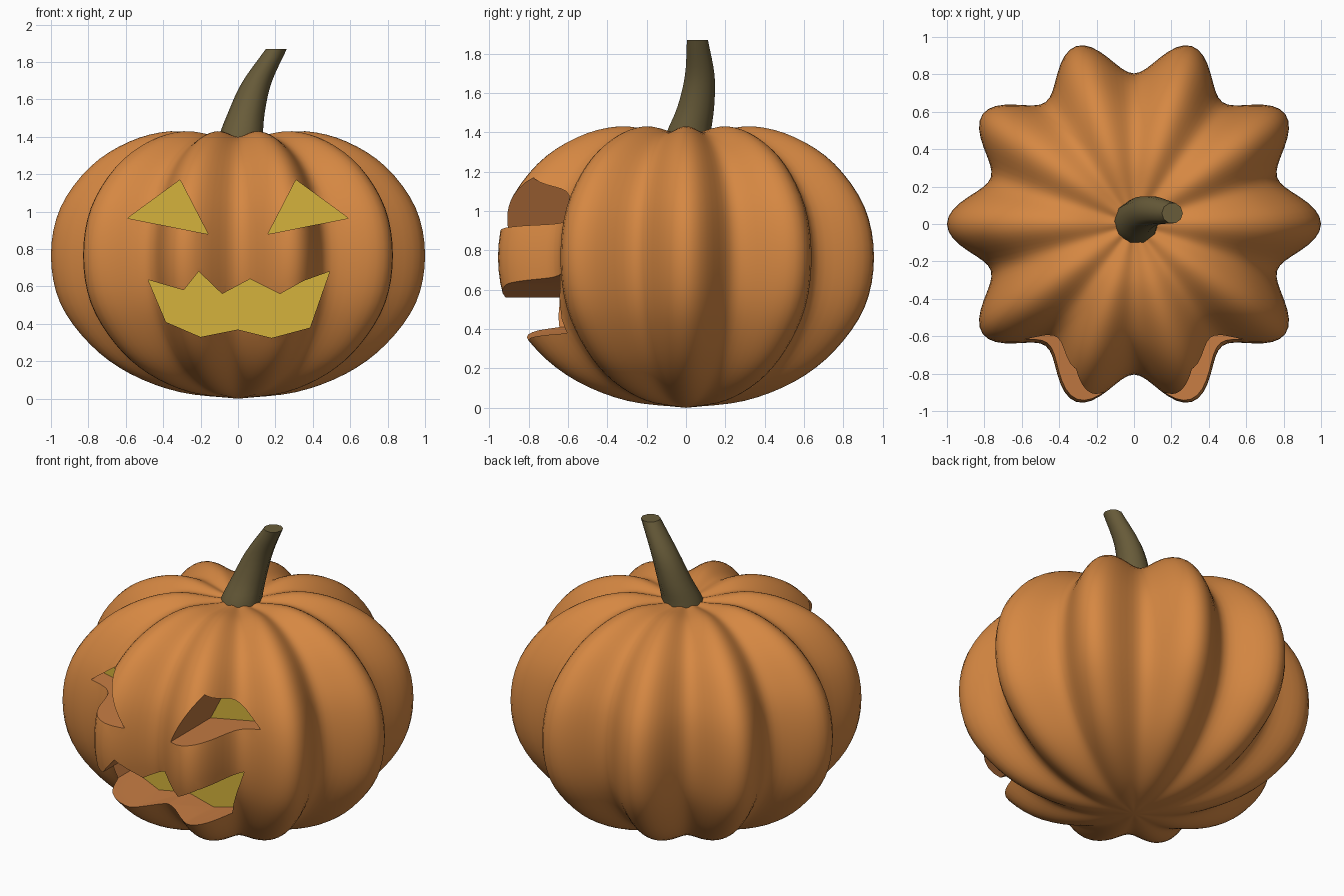
import bpy, bmesh, math
from mathutils import Vector

cube = bpy.data.objects.get("Cube")
if cube:
    bpy.data.objects.remove(cube, do_unlink=True)


def material(name, rgb):
    m = bpy.data.materials.new(name)
    m.use_nodes = True
    m.diffuse_color = (*rgb, 1)
    m.node_tree.nodes["Principled BSDF"].inputs["Base Color"].default_value = (*rgb, 1)
    return m


skin = material("orange_skin", (0.67, 0.245, 0.055))
flesh = material("cut_flesh", (0.56, 0.2, 0.055))
glow = material("yellow_glow", (0.66, 0.45, 0.045))
bark = material("stem_brown", (0.14, 0.107, 0.042))


def make_object(name, bm, mats):
    bmesh.ops.recalc_face_normals(bm, faces=bm.faces)
    mesh = bpy.data.meshes.new(name)
    bm.to_mesh(mesh)
    bm.free()
    for m in mats:
        mesh.materials.append(m)
    ob = bpy.data.objects.new(name, mesh)
    bpy.context.collection.objects.link(ob)
    return ob


def select_only(ob):
    bpy.ops.object.select_all(action='DESELECT')
    ob.select_set(True)
    bpy.context.view_layer.objects.active = ob


def smooth_path(points, steps):
    """Catmull-Rom curve through the points."""
    p = [Vector(q) for q in points]
    p = [2 * p[0] - p[1]] + p + [2 * p[-1] - p[-2]]
    out = []
    for a, b, c, d in zip(p, p[1:], p[2:], p[3:]):
        for i in range(steps):
            t = i / steps
            out.append(0.5 * (2 * b + (c - a) * t + (2 * a - 5 * b + 4 * c - d) * t ** 2
                              + (3 * b - a - 3 * c + d) * t ** 3))
    return out + [p[-2]]


def bridge(bm, rings):
    n = len(rings[0])
    for low, high in zip(rings, rings[1:]):
        for i in range(n):
            j = (i + 1) % n
            bm.faces.new((low[i], low[j], high[j], high[i]))


# Ribbed body: a side profile swept around ten lobes
LOBES, SEGMENTS = 10, 160
profile = smooth_path([(0, 0, 0), (.31, .035, 0), (.58, .135, 0), (.79, .29, 0),
                       (.95, .51, 0), (1, .765, 0), (.95, 1.02, 0), (.79, 1.24, 0),
                       (.58, 1.375, 0), (.36, 1.43, 0), (.15, 1.405, 0), (0, 1.385, 0)], 4)
bm = bmesh.new()
rings = []
for r, z, _ in profile[1:-1]:
    ring = []
    for i in range(SEGMENTS):
        a = math.tau * i / SEGMENTS
        valley = 0.5 - 0.5 * math.cos(LOBES * a)
        radius = r * (1 - 0.195 * valley)
        dip = 0.03 * valley * max(0, (z - 1) / 0.43) * min(1, r / 0.3)
        ring.append(bm.verts.new((radius * math.cos(a), radius * math.sin(a), z - dip)))
    rings.append(ring)
bridge(bm, rings)
for ring, end in ((rings[0], profile[0]), (rings[-1], profile[-1])):
    pole = bm.verts.new((0, 0, end.y))
    for i in range(SEGMENTS):
        bm.faces.new((ring[i], ring[(i + 1) % SEGMENTS], pole))
body = make_object("pumpkin_body", bm, (skin, flesh, glow))


# Carved face: outlines pushed into the front, with a glowing back wall
def carve(name, outline, front=-1.3, back=-0.5):
    bm = bmesh.new()
    rings = [[bm.verts.new((x, y, z)) for x, z in outline] for y in (front, back)]
    bridge(bm, rings)
    for f in bm.faces:
        f.material_index = 1
    bm.faces.new(rings[0])
    bm.faces.new(rings[1]).material_index = 2
    cutter = make_object(name, bm, (skin, flesh, glow))
    cutter.hide_render = True
    select_only(body)
    mod = body.modifiers.new(name, 'BOOLEAN')
    mod.operation = 'DIFFERENCE'
    mod.solver = 'EXACT'
    mod.object = cutter
    bpy.ops.object.modifier_apply(modifier=mod.name)
    bpy.data.objects.remove(cutter, do_unlink=True)


eye = [(.16, .88), (.59, .965), (.31, 1.17)]
carve("left_eye_cutter", eye)
carve("right_eye_cutter", [(-x, z) for x, z in eye])
carve("mouth_cutter", [(-.48, .635), (-.29, .58), (-.21, .68), (-.085, .56), (.065, .64),
                       (.225, .56), (.35, .63), (.49, .68), (.385, .38), (.18, .325),
                       (0, .37), (-.2, .33), (-.385, .41)])
select_only(body)
bpy.ops.object.shade_smooth_by_angle(angle=math.radians(36))

# Curved, tapering stem: centre x, y, z and radius
centres = smooth_path([(.01, .01, 1.32), (.015, .015, 1.4), (.045, .05, 1.53),
                       (.1, .07, 1.69), (.205, .058, 1.87)], 4)
radii = smooth_path([(.125, 0, 0), (.118, 0, 0), (.098, 0, 0), (.079, 0, 0), (.056, 0, 0)], 4)
SIDES = 10
bm = bmesh.new()
rings = [[bm.verts.new(c + Vector((math.cos(math.tau * i / SIDES),
                                   math.sin(math.tau * i / SIDES), 0)) * r.x)
          for i in range(SIDES)] for c, r in zip(centres, radii)]
bridge(bm, rings)
bm.faces.new(rings[0])
bm.faces.new(rings[-1])
stem = make_object("stem", bm, (bark,))
select_only(stem)
bpy.ops.object.shade_smooth_by_angle(angle=math.radians(45))
